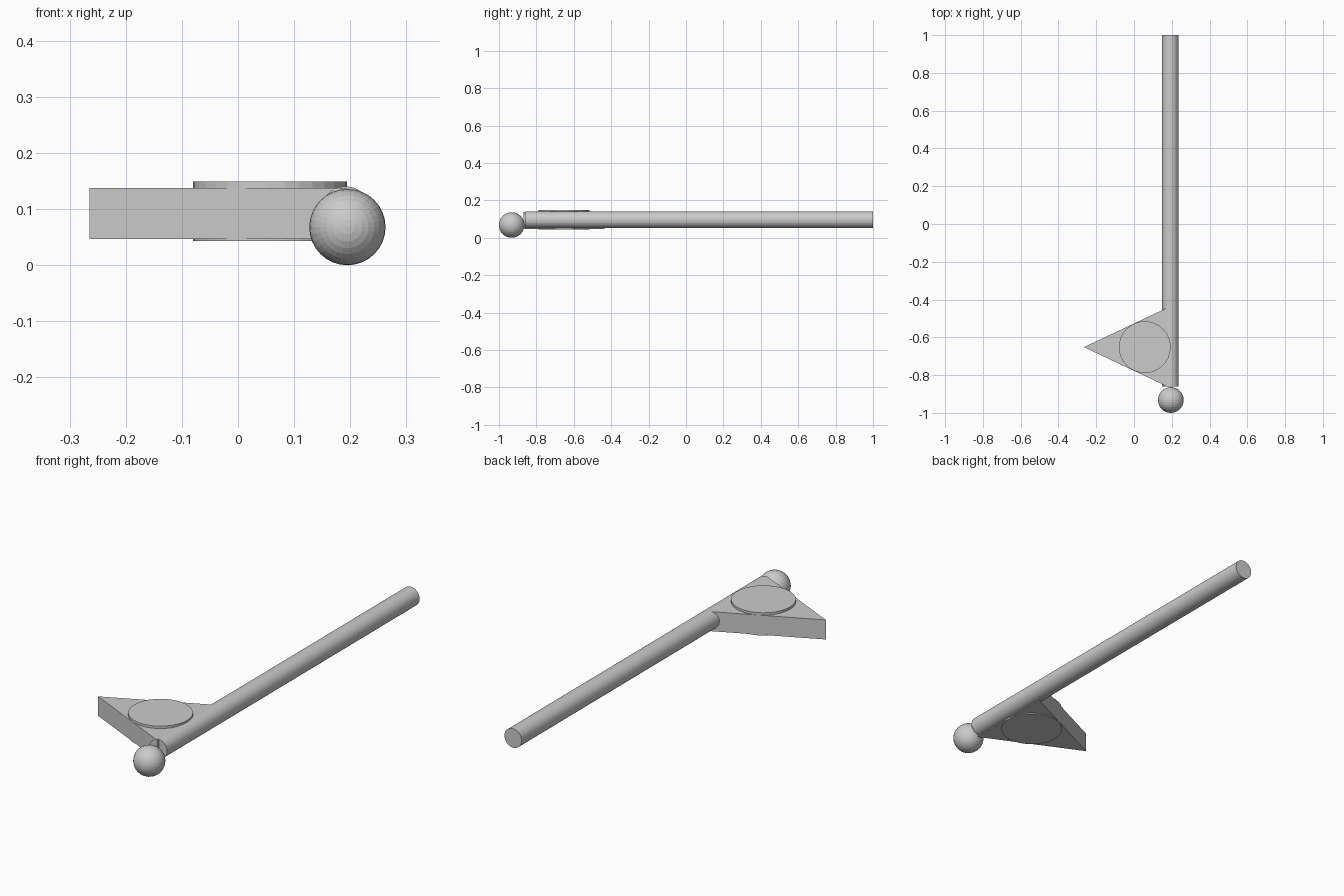
import bpy
import bmesh
from math import pi
from mathutils import Matrix, Vector

cube = bpy.data.objects.get("Cube")
if cube:
    bpy.data.objects.remove(cube, do_unlink=True)

SHAFT_X = 0.194
HEAD_Y = -0.652
MID_Z = 0.096
ALONG_Y = Matrix.Rotation(pi / 2, 4, 'X')


def add_object(name, bm):
    bmesh.ops.recalc_face_normals(bm, faces=bm.faces)
    mesh = bpy.data.meshes.new(name)
    bm.to_mesh(mesh)
    bm.free()
    obj = bpy.data.objects.new(name, mesh)
    bpy.context.collection.objects.link(obj)
    return obj


def cylinder(name, radius, depth, center, turn=Matrix()):
    bm = bmesh.new()
    bmesh.ops.create_cone(bm, cap_ends=True, segments=32, radius1=radius,
                          radius2=radius, depth=depth,
                          matrix=Matrix.Translation(center) @ turn)
    return add_object(name, bm)


def prism(name, outline, bottom, top):
    bm = bmesh.new()
    face = bm.faces.new([bm.verts.new((x, y, bottom)) for x, y in outline])
    raised = bmesh.ops.extrude_face_region(bm, geom=[face])["geom"]
    bmesh.ops.translate(bm, vec=Vector((0, 0, top - bottom)),
                        verts=[v for v in raised if isinstance(v, bmesh.types.BMVert)])
    return add_object(name, bm)


# Long round shaft
back, front = 1.0, -0.86
cylinder("shaft", 0.0445, back - front,
         (SHAFT_X - 0.002, (back + front) / 2, MID_Z), ALONG_Y)

# Triangular head with its point to the side
half = 0.217
prism("triangular_head",
      [(-0.265, HEAD_Y), (SHAFT_X, HEAD_Y - half), (SHAFT_X, HEAD_Y + half)],
      0.047, 0.138)

# Round medallion passing through the head, proud on both faces
cylinder("medallion", 0.137, 0.106, (0.057, HEAD_Y, MID_Z))

# Ball at the front end
radius = 0.068
bm = bmesh.new()
bmesh.ops.create_uvsphere(
    bm, u_segments=32, v_segments=16, radius=radius,
    matrix=Matrix.Translation((SHAFT_X + 0.001, radius - 1, radius)) @ ALONG_Y)
add_object("end_ball", bm)
